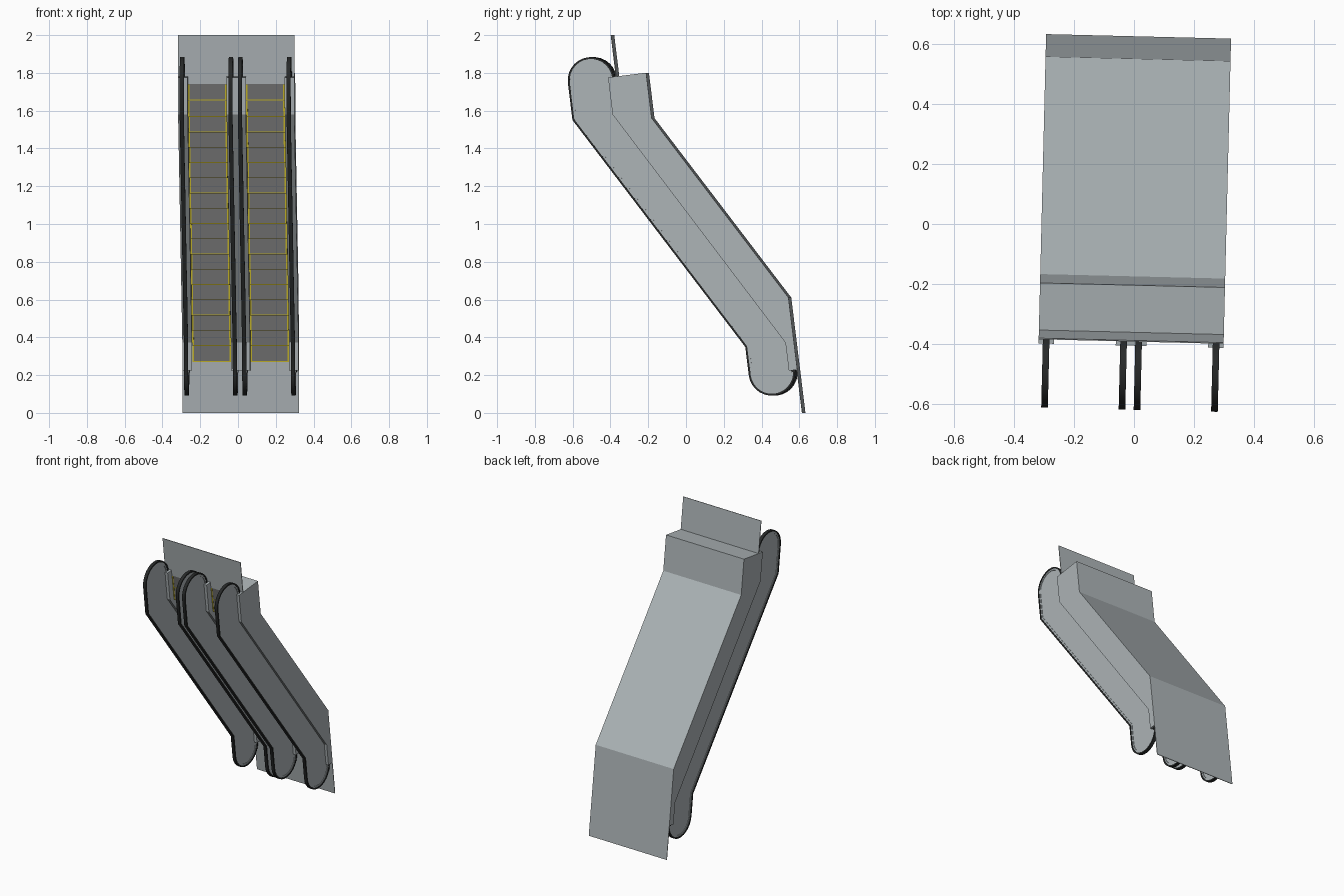
import bpy, bmesh, math
from mathutils import Matrix

if "Cube" in bpy.data.objects:
    bpy.data.objects.remove(bpy.data.objects["Cube"])


def material(name, rgb):
    m = bpy.data.materials.new(name)
    m.diffuse_color = (*rgb, 1)
    m.use_nodes = True
    m.node_tree.nodes["Principled BSDF"].inputs["Base Color"].default_value = m.diffuse_color
    return m


GREY = material("metal_grey", (0.42, 0.46, 0.475))
TREAD = material("tread_grey", (0.165, 0.165, 0.165))
BLACK = material("rubber_black", (0.02, 0.022, 0.022))
YELLOW = material("safety_yellow", (0.55, 0.45, 0.02))

# Escalator frame: x across, s along the floor, v up from the floor.
# The whole machine stands almost on end.
FRAME = Matrix.Rotation(math.radians(-1.4), 4, 'Z') @ Matrix((
    (1, 0, 0, 0),
    (0, -0.122, -0.9925, 0.622),
    (0, 0.9925, -0.122, 0),
    (0, 0, 0, 1)))


def build(name, parts, mat, smooth=False):
    """Extrude each (s, v) profile between x0 and x1 into one object."""
    bm = bmesh.new()
    for pts, x0, x1 in parts:
        a = [bm.verts.new((x0, s, v)) for s, v in pts]
        b = [bm.verts.new((x1, s, v)) for s, v in pts]
        bm.faces.new(a)
        bm.faces.new(b[::-1])
        for i in range(len(pts)):
            j = (i + 1) % len(pts)
            bm.faces.new((a[j], a[i], b[i], b[j]))
    bmesh.ops.recalc_face_normals(bm, faces=bm.faces)
    bm.transform(FRAME)
    me = bpy.data.meshes.new(name)
    bm.to_mesh(me)
    bm.free()
    me.materials.append(mat)
    ob = bpy.data.objects.new(name, me)
    bpy.context.collection.objects.link(ob)
    if smooth:
        bpy.ops.object.select_all(action='DESELECT')
        ob.select_set(True)
        bpy.context.view_layer.objects.active = ob
        bpy.ops.object.shade_smooth_by_angle(angle=math.radians(32))
    return ob


def box(s0, s1, v0, v1, x0, x1):
    return ([(s0, v0), (s1, v0), (s1, v1), (s0, v1)], x0, x1)


RISE, HALF, CHANNEL, RAIL_X = 0.762, 0.154, 0.103, 0.129
S_LOW, S_HIGH = 0.232, 1.884      # ends of the balustrades
R, RAIL_V = 0.123, 0.133          # handrail loop radius and centre height


def rail_path(off):
    """Handrail outline from lower loop to upper loop, inset by off."""
    r, k = R - off, off * math.tan(math.radians(15))
    n = 14
    low = [(S_LOW - r * math.sin(math.pi * i / n),
            RAIL_V - r * math.cos(math.pi * i / n)) for i in range(n + 1)]
    high = [(S_HIGH + r * math.sin(math.pi * i / n),
             RISE + RAIL_V + r * math.cos(math.pi * i / n)) for i in range(n + 1)]
    return low + [(0.383 + k, RAIL_V + r), (1.687 + k, RISE + RAIL_V + r)] + high


def band(o0, o1):
    return rail_path(o0) + rail_path(o1)[::-1]


# Side casing profile with deck on top
side = [(0.23, -0.003), (0.6146, -0.003), (1.646, 0.6), (1.888, 0.6),
        (1.888, 0.803), (1.69, 0.803), (0.38, 0.042), (0.23, 0.042)]
# Truss floor profile underneath the steps
core = [(0.27, -0.003), (0.6146, -0.003), (1.646, 0.6), (1.888, 0.6),
        (1.888, 0.758), (1.69, 0.70), (0.45, 0.0), (0.27, -0.001)]
panel = rail_path(0.02) + [(1.70, 0.77), (0.39, 0.02)]

N = 18
T0, T1 = 0.272, 1.848
T = (T1 - T0) / N

for label, cx in (("left", -HALF), ("right", HALF)):
    # Casing, truss and landing plates
    build(label + "_side_casings",
          [(side, cx - HALF, cx - CHANNEL), (side, cx + CHANNEL, cx + HALF)], GREY)
    build(label + "_truss", [(core, cx - CHANNEL, cx + CHANNEL)], GREY)
    build(label + "_lower_landing",
          [box(0, T0, -0.003, 0.001, cx - HALF, cx + HALF)], GREY)
    build(label + "_upper_landing",
          [box(T1, 1.889, RISE - 0.004, RISE, cx - CHANNEL, cx + CHANNEL),
           box(1.888, 2.109, RISE - 0.004, RISE, cx - HALF, cx + HALF)], GREY)

    # Steps with yellow edge strips
    steps, strips = [], []
    w = CHANNEL - 0.001
    for i in range(N):
        s = T0 + i * T
        v = min(max((s + T / 2 - 0.38) * 0.581, 0.001), RISE - 0.001)
        steps.append(box(s, s + T, max(v - 0.06, -0.002), v, cx - w, cx + w))
        for x0, x1 in ((-w, -w + 0.008), (w - 0.008, w)):
            strips.append(box(s, s + T - 0.002, v - 0.001, v + 0.0015, cx + x0, cx + x1))
        strips.append(box(s, s + 0.004, v - 0.001, v + 0.0015, cx - w + 0.008, cx + w - 0.008))
    build(label + "_steps", steps, TREAD)
    build(label + "_step_edge_strips", strips, YELLOW)

    # Balustrades and handrails
    for tag, x in (("left", cx - RAIL_X), ("right", cx + RAIL_X)):
        pre = f"{label}_lane_{tag}"
        build(pre + "_balustrade", [(panel, x - 0.005, x + 0.005)], GREY)
        build(pre + "_rail_track", [(band(0.009, 0.021), x - 0.008, x + 0.008)], GREY, True)
        build(pre + "_handrail", [(band(0, 0.010), x - 0.011, x + 0.011)], BLACK, True)
        build(pre + "_handrail_inlet",
              [box(0.22, 0.232, 0.006, 0.03, x - 0.014, x + 0.014)], BLACK)
